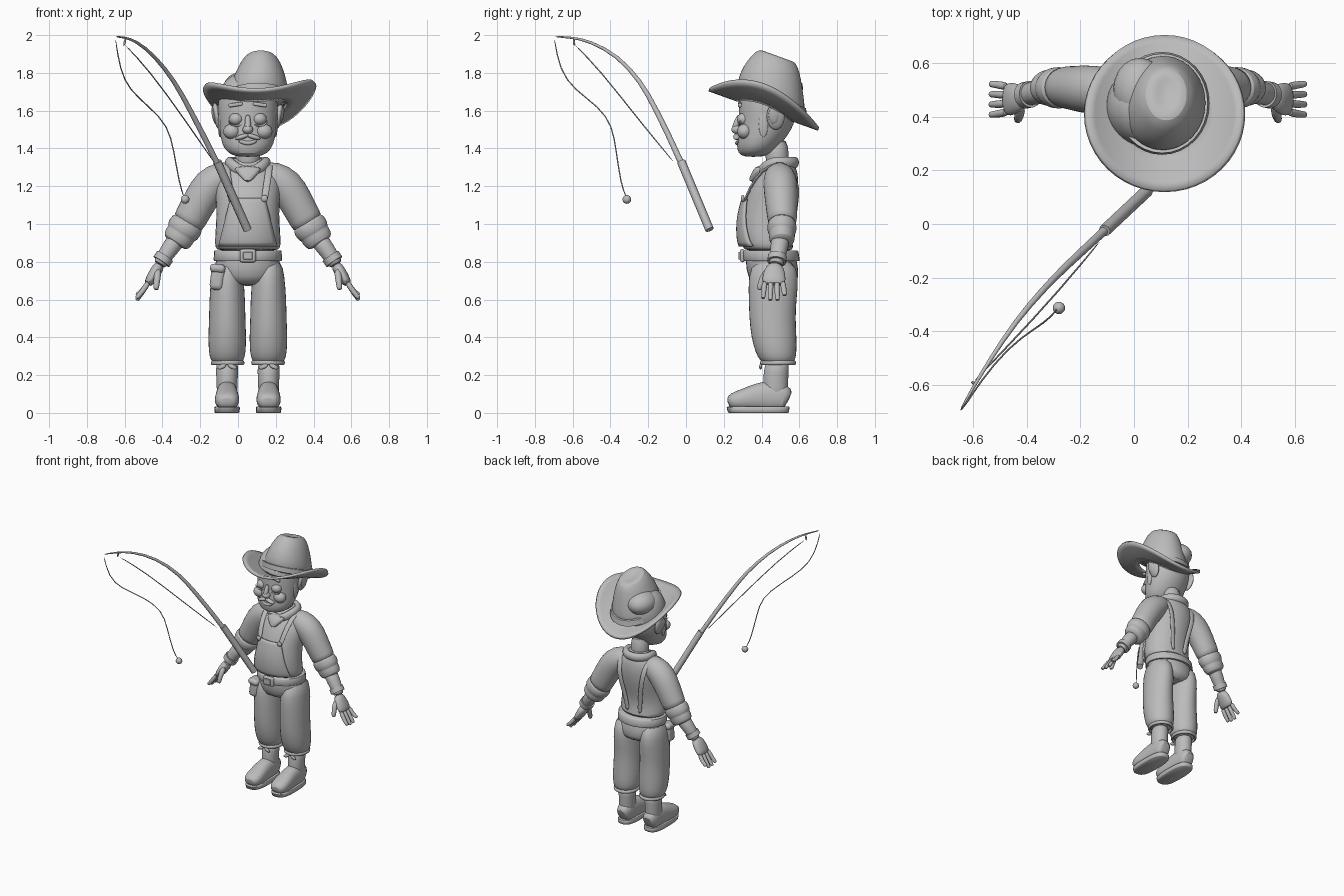
import bpy, bmesh, math
from mathutils import Vector

cube = bpy.data.objects.get("Cube")
if cube:
    bpy.data.objects.remove(cube)

grey = bpy.data.materials.new("plain grey")
grey.use_nodes = True
grey.diffuse_color = (0.5, 0.5, 0.5, 1)
grey.node_tree.nodes["Principled BSDF"].inputs["Base Color"].default_value = grey.diffuse_color

MID = 0.052          # centre line of the figure
parts = []


def finish(name, bm, smooth=0):
    bmesh.ops.recalc_face_normals(bm, faces=bm.faces)
    mesh = bpy.data.meshes.new(name)
    bm.to_mesh(mesh)
    bm.free()
    mesh.materials.append(grey)
    obj = bpy.data.objects.new(name, mesh)
    bpy.context.collection.objects.link(obj)
    if smooth:
        obj.modifiers.new("smooth", "SUBSURF").levels = smooth
    parts.append(obj)
    return obj


def tube(name, rows, axis=None, sides=16, power=1.0, smooth=1, closed=False):
    """Loft ellipses; each row is x, y, z, radius across x, other radius."""
    bm = bmesh.new()
    rings, n = [], len(rows)
    for i, (x, y, z, ra, rb) in enumerate(rows):
        c = Vector((x + MID, y, z))
        if axis:
            t = Vector(axis).normalized()
        else:
            a, b = (rows[i - 1], rows[(i + 1) % n]) if closed else (rows[max(i - 1, 0)], rows[min(i + 1, n - 1)])
            t = (Vector(b[:3]) - Vector(a[:3])).normalized()
        ref = Vector((0, 0, 1)) if closed else Vector((1, 0, 0))
        u = (ref - t * ref.dot(t)).normalized()
        v = t.cross(u)
        ring = []
        for k in range(sides):
            w = math.tau * k / sides
            p, q = math.cos(w), math.sin(w)
            p = math.copysign(abs(p) ** power, p)
            q = math.copysign(abs(q) ** power, q)
            ring.append(bm.verts.new(c + u * ra * p + v * rb * q))
        rings.append(ring)
    for i in range(n if closed else n - 1):
        r, s = rings[i], rings[(i + 1) % n]
        for k in range(sides):
            m = (k + 1) % sides
            bm.faces.new((r[k], r[m], s[m], s[k]))
    if not closed:
        bm.faces.new(rings[0])
        bm.faces.new(rings[-1])
    return finish(name, bm, smooth)


def column(name, rows, x=0, **kw):
    """Stack flat ellipses; each row is z, front y, back y, half width."""
    return tube(name, [(x, (f + b) / 2, z, h, (b - f) / 2) for z, f, b, h in rows],
                axis=(0, 0, 1), **kw)


def cord(name, points, start, end=None, **kw):
    end = end or start
    n = len(points) - 1
    radii = [start + (end - start) * i / n for i in range(n + 1)]
    return tube(name, [(*p, r, r) for p, r in zip(points, radii)], **kw)


def hoop(name, y, z, rx, ry, r, dip=0):
    ws = [math.tau * k / 24 for k in range(24)]
    return tube(name, [(x * rx, y + s * ry, z - dip * max(0, -s) ** 2, r, r * 0.8)
                       for x, s in ((math.cos(w), math.sin(w)) for w in ws)], closed=True, sides=8)


def ball(name, x, y, z, rx, ry, rz, turn=0):
    bm = bmesh.new()
    bmesh.ops.create_uvsphere(bm, u_segments=20, v_segments=12, radius=1)
    obj = finish(name, bm)
    obj.location, obj.scale, obj.rotation_euler = (x + MID, y, z), (rx, ry, rz), (0, turn, 0)
    return obj


def block(name, x, y, z, sx, sy, sz, bevel=0.01, turn=0):
    bm = bmesh.new()
    bmesh.ops.create_cube(bm, size=1)
    bmesh.ops.scale(bm, vec=(sx, sy, sz), verts=bm.verts)
    obj = finish(name, bm)
    obj.location, obj.rotation_euler = (x + MID, y, z), (0, turn, 0)
    mod = obj.modifiers.new("round", "BEVEL")
    mod.width, mod.segments = bevel, 3
    return obj


# Torso, hips, neck and head
torso = column("shirt", [(.855, .32, .56, .16), (.875, .295, .575, .178), (.92, .285, .56, .178),
                         (1, .28, .56, .172), (1.1, .298, .588, .168), (1.2, .335, .6, .185),
                         (1.27, .38, .595, .165), (1.32, .42, .575, .11), (1.36, .45, .55, .07)])
column("hips", [(.88, .315, .57, .16), (.8, .312, .592, .175), (.72, .322, .603, .18), (.67, .36, .58, .11)])
column("neck", [(1.28, .42, .55, .07), (1.36, .42, .545, .065), (1.46, .42, .54, .065)])
column("head", [(1.355, .31, .4, .05), (1.372, .275, .46, .105), (1.42, .265, .5, .14),
                (1.5, .278, .565, .152), (1.6, .278, .595, .162), (1.68, .282, .592, .157),
                (1.76, .32, .56, .13), (1.8, .4, .5, .06)], sides=24)

# Face
ball("nose", 0, .27, 1.5, .028, .03, .024)
cord("nose_bridge", [(0, .285, 1.58), (0, .27, 1.54), (0, .257, 1.5)], .012, .02)
cord("lower_lip", [(x, .268 + abs(x) * .3, 1.425 + abs(x) * .3) for x in (-.05, -.025, .001, .025, .05)],
     .011, closed=False, axis=(1, .01, .01))
for s, side in ((-1, "right"), (1, "left")):
    ball(side + "_eye", s * .062, .305, 1.555, .038, .036, .033)
    cord(side + "_lower_lid", [(s * (.062 + .045 * math.cos(w)), .287, 1.555 + .04 * math.sin(w))
                               for w in (3.3, 3.9, 4.7, 5.5, 6.1)], .006, axis=(1, .01, .3), sides=8)
    block(side + "_eyebrow", s * .065, .285, 1.632, .075, .02, .02, .007, s * .15)
    ball(side + "_moustache", s * .03, .268, 1.462, .038, .018, .013, s * .3)
    ball(side + "_cheek", s * .085, .31, 1.49, .045, .04, .04)
    ball(side + "_ear", s * .162, .475, 1.57, .022, .048, .072, s * .2)
    ball(side + "_ear_bowl", s * .18, .465, 1.575, .01, .028, .045, s * .2)
    ball(side + "_sideburn", s * .148, .41, 1.53, .01, .025, .07)

# Neckerchief
hoop("neckerchief", .485, 1.325, .098, .09, .034, .05)
column("neckerchief_point", [(1.31, .37, .42, .085), (1.27, .345, .42, .06), (1.22, .325, .38, .012)], power=.8)

# Overall bib, hugging the chest
bm = bmesh.new()
bmesh.ops.create_grid(bm, x_segments=12, y_segments=12, size=1)
for v in bm.verts:
    h = v.co.y
    v.co = (MID + v.co.x * (.118 - .03 * h), .15, 1.01 + .125 * h)
bib = finish("bib", bm)
wrap = bib.modifiers.new("hug", "SHRINKWRAP")
wrap.target, wrap.wrap_method, wrap.offset = torso, "PROJECT", .009
wrap.use_project_x = wrap.use_project_z = False
wrap.use_project_y = wrap.use_positive_direction = True
bib.modifiers.new("cloth", "SOLIDIFY").thickness = .012

# Belt and pouch
column("belt", [(.805, .305, .6, .178), (.81, .302, .602, .181), (.855, .3, .595, .179), (.86, .305, .59, .176)], smooth=0, sides=32)
block("buckle", 0, .298, .832, .085, .025, .07, .012)
block("buckle_plate", 0, .284, .832, .05, .012, .04, .004)
block("pouch", -.16, .375, .715, .075, .085, .13, .025, .12)
block("pouch_flap", -.16, .37, .765, .082, .095, .045, .02, .12)

for s, side in ((-1, "right"), (1, "left")):
    # Shoulder strap
    tube(side + "_strap", [(s * x, y, z, .02, .008) for x, y, z in (
        (.085, .308, 1.11), (.098, .335, 1.19), (.112, .4, 1.285), (.115, .48, 1.328), (.112, .56, 1.295),
        (.1, .598, 1.2), (.08, .587, 1.1), (.06, .565, .99), (.05, .56, .89))], sides=8)
    ball(side + "_strap_button", s * .088, .3, 1.135, .018, .01, .018)
    # Rolled sleeve, forearm and wrist
    tube(side + "_sleeve", [(s * x, y, z, a, b) for x, y, z, a, b in (
        (.06, .49, 1.27, .06, .06), (.13, .495, 1.255, .085, .085), (.2, .5, 1.21, .1, .094),
        (.255, .505, 1.12, .092, .088), (.305, .51, 1.025, .088, .08), (.325, .51, .995, .088, .076))])
    tube(side + "_sleeve_roll", [(s * x, .508, z, a, a * .85) for x, z, a in (
        (.31, 1.02, .07), (.318, 1.005, .094), (.345, .962, .094), (.352, .95, .08), (.36, .937, .084),
        (.382, .905, .078), (.388, .895, .05))])
    tube(side + "_forearm", [(s * x, y, z, a, a) for x, y, z, a in (
        (.36, .505, .94, .055), (.42, .49, .86, .046), (.452, .482, .81, .04), (.47, .475, .78, .038))])
    cord(side + "_wristband", [(s * .438, .484, .83), (s * .458, .48, .8)], .05, smooth=0, sides=20)
    # Hand
    tube(side + "_palm", [(s * x, y, z, a, b) for x, y, z, a, b in (
        (.462, .475, .79, .03, .036), (.487, .468, .75, .032, .058), (.515, .465, .705, .029, .064),
        (.532, .465, .675, .02, .058))])
    for name, k, drop in (("index", -1.5, .01), ("middle", -.5, 0), ("ring", .5, 0), ("little", 1.5, .025)):
        y = .465 + k * .031
        cord(side + "_" + name + "_finger", [(s * .522, y, .7), (s * .555, y + k * .005, .645),
             (s * .583, y + k * .007, .605 + drop), (s * .588, y + k * .007, .595 + drop)], .017, .011, sides=10)
    cord(side + "_thumb", [(s * .475, .44, .76), (s * .48, .405, .715), (s * .485, .39, .665), (s * .486, .388, .65)],
         .022, .013, sides=10)
    # Trouser leg and cuff
    column(side + "_trouser_leg", [(.82, .36, .57, .07), (.72, .325, .602, .088), (.6, .33, .587, .097),
           (.5, .332, .582, .098), (.4, .343, .588, .103), (.32, .365, .588, .1), (.275, .39, .58, .09),
           (.255, .42, .555, .06)], x=s * .109)
    cuff = hoop(side + "_cuff", .487, .265, .08, .087, .014)
    cuff.location.x = s * .107
    # Boot
    x = s * .11
    column(side + "_boot_shaft", [(.06, .41, .545, .055), (.14, .405, .54, .056), (.22, .41, .545, .06), (.28, .42, .55, .06)], x=x)
    tube(side + "_boot_foot", [(x, y, z, a, b) for y, z, a, b in (
        (.545, .07, .035, .045), (.53, .08, .055, .07), (.45, .09, .058, .085), (.38, .085, .06, .075),
        (.3, .07, .068, .056), (.245, .062, .062, .045), (.22, .055, .038, .025))], power=.85)
    column(side + "_sole", [(0, .23, .54, .062), (.004, .222, .545, .066), (.028, .215, .548, .068), (.033, .22, .545, .064)],
           x=x, power=.7, smooth=0, sides=32)
    for i in range(4):
        z = .135 + i * .03
        y = .385 + max(0, .012 - i * .006) - (.03 if i == 0 else 0)
        for d in (-1, 1):
            cord(side + "_lace", [(x - .035, y + .02, z - d * .012), (x, y + .004, z),
                                  (x + .035, y + .02, z + d * .012)], .006, axis=(1, 0, 0), sides=8, smooth=0)
    for d in (-1, 1):
        ball(side + "_lace_bow", x + d * .028, .395, .245, .025, .008, .012, d * .4)

# Hat: tilted crown with a dented top, band and curled brim
lean = (0, .34, .94)
crown = [(.1, .45, 1.61, .175, .2), (.11, .45, 1.7, .16, .19), (.115, .46, 1.78, .138, .168), (.12, .475, 1.85, .108, .135),
         (.12, .485, 1.89, .078, .105), (.12, .487, 1.89, .045, .07), (.12, .487, 1.878, .015, .03)]
tube("hat_crown", [(x - MID, *r) for x, *r in crown], axis=lean, sides=24)
tube("hat_band", [(.053, .45, z, a, a + .027) for z, a in ((1.64, .16), (1.642, .177), (1.68, .17), (1.682, .15))],
     axis=lean, sides=32, smooth=0)
ball("hat_side_fold", -.03, .5, 1.72, .1, .12, .085)
bm = bmesh.new()
rings = []
for r in (.14, .18, .22, .26, .29):
    ring = []
    for k in range(48):
        w = math.tau * k / 48
        dx, dy = r * math.cos(w), r * math.sin(w)
        z = 1.615 - .36 * dy + .12 * (dx / .29) ** 2 + .03 * dx
        ring.append(bm.verts.new((.114 + dx, .415 + dy, z)))
    if rings:
        for k in range(48):
            m = (k + 1) % 48
            bm.faces.new((rings[-1][k], rings[-1][m], ring[m], ring[k]))
    rings.append(ring)
brim = finish("hat_brim", bm)
brim.modifiers.new("felt", "SOLIDIFY").thickness = .018

# Fishing rod, line and float
rod = [(.05, .125, .97), (-.11, -.025, 1.33), (-.257, -.16, 1.61), (-.335, -.24, 1.755), (-.44, -.36, 1.89),
       (-.54, -.51, 1.97), (-.6, -.61, 1.988), (-.65, -.698, 1.992)]
shift = lambda pts: [(x - MID, y, z) for x, y, z in pts]
cord("rod", shift(rod), .02, .004, sides=8)
cord("rod_handle", shift(rod[:2]), .023, sides=8, smooth=0)
cord("rod_guide", shift([(-.595, -.595, 1.985), (-.605, -.59, 1.94)]), .007, sides=8)
cord("inner_line", shift([(-.605, -.595, 1.955), (-.47, -.455, 1.815), (-.28, -.25, 1.55), (-.115, -.05, 1.31)]), .004, sides=6)
cord("hanging_line", shift([(-.65, -.698, 1.99), (-.625, -.67, 1.815), (-.575, -.59, 1.71), (-.47, -.46, 1.62),
     (-.37, -.39, 1.52), (-.34, -.37, 1.39), (-.31, -.345, 1.21), (-.285, -.315, 1.14)]), .004, sides=6)
ball("float", -.28 - MID, -.313, 1.13, .023, .023, .023)

# Smooth shading
bpy.ops.object.select_all(action="DESELECT")
for obj in parts:
    obj.select_set(True)
bpy.context.view_layer.objects.active = torso
bpy.ops.object.shade_smooth_by_angle(angle=math.radians(50))
